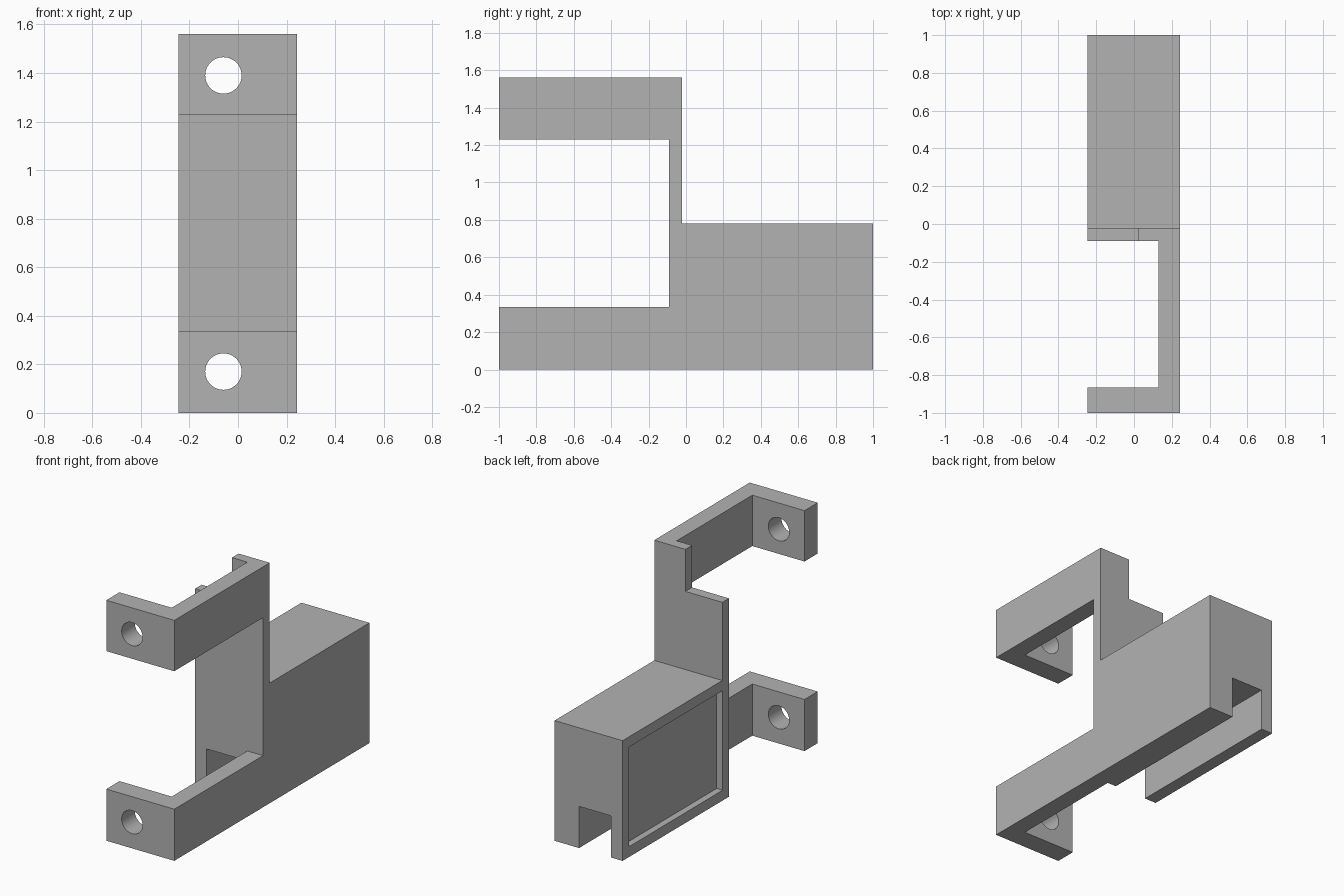
import bpy
import bmesh
import math
from mathutils import Matrix, Vector

if "Cube" in bpy.data.objects:
    bpy.data.objects.remove(bpy.data.objects["Cube"], do_unlink=True)

LEFT, RIGHT = -0.245, 0.243      # overall width
PLATE = -0.09                    # front of the upright plate
FAR = 0.2                        # overshoot for clean cuts


def add_object(name, bm):
    bmesh.ops.recalc_face_normals(bm, faces=bm.faces)
    mesh = bpy.data.meshes.new(name)
    bm.to_mesh(mesh)
    bm.free()
    obj = bpy.data.objects.new(name, mesh)
    bpy.context.collection.objects.link(obj)
    return obj


def box(name, low, high):
    low, high = Vector(low), Vector(high)
    bm = bmesh.new()
    bmesh.ops.create_cube(bm, size=1)
    bmesh.ops.scale(bm, vec=high - low, verts=bm.verts)
    bmesh.ops.translate(bm, vec=(low + high) / 2, verts=bm.verts)
    return add_object(name, bm)


def hole(name, z):
    bm = bmesh.new()
    turn = Matrix.Translation((-0.06, -0.93, z)) @ Matrix.Rotation(math.pi / 2, 4, "X")
    bmesh.ops.create_cone(bm, cap_ends=True, segments=48, radius1=0.075,
                          radius2=0.075, depth=0.4, matrix=turn)
    return add_object(name, bm)


def cut(target, cutter):
    cutter.hide_render = True
    mod = target.modifiers.new(cutter.name, "BOOLEAN")
    mod.operation = "DIFFERENCE"
    mod.solver = "EXACT"
    mod.object = cutter
    bpy.context.view_layer.objects.active = target
    bpy.ops.object.modifier_apply(modifier=mod.name)
    bpy.data.objects.remove(cutter, do_unlink=True)


# Side profile (y, z) extruded across the width: body, plate and both arms
profile = [(-1, 0), (1, 0), (1, 0.78), (-0.022, 0.78), (-0.022, 1.56),
           (-1, 1.56), (-1, 1.23), (PLATE, 1.23), (PLATE, 0.335), (-1, 0.335)]
bm = bmesh.new()
side = bm.faces.new([bm.verts.new((LEFT, y, z)) for y, z in profile])
ext = bmesh.ops.extrude_face_region(bm, geom=[side])
bmesh.ops.translate(bm, vec=(RIGHT - LEFT, 0, 0),
                    verts=[v for v in ext["geom"] if isinstance(v, bmesh.types.BMVert)])
bracket = add_object("bracket_body", bm)

# Open space between the front flanges and the plate
cut(bracket, box("arm_gap", (LEFT - FAR, -0.865, -FAR), (0.13, PLATE, 1.56 + FAR)))
# Step in the upper corner of the plate
cut(bracket, box("plate_step", (LEFT - FAR, PLATE - 0.05, 1.287), (0.02, FAR, 1.56 + FAR)))
# Channel along the underside of the body
cut(bracket, box("bottom_channel", (-0.162, PLATE - FAR, -FAR), (0.067, 1 + FAR, 0.27)))
# Shallow recess in the side panel
cut(bracket, box("side_recess", (LEFT - FAR, -0.025, 0.067), (LEFT + 0.043, 0.935, 0.713)))
# Screw holes in the flanges
for label, z in (("lower_hole", 0.17), ("upper_hole", 1.39)):
    cut(bracket, hole(label, z))

# Plain grey finish
grey = bpy.data.materials.new("grey")
grey.use_nodes = True
colour = (0.45, 0.45, 0.45, 1)
grey.diffuse_color = colour
grey.node_tree.nodes["Principled BSDF"].inputs["Base Color"].default_value = colour
bracket.data.materials.clear()
bracket.data.materials.append(grey)
for face in bracket.data.polygons:
    face.material_index = 0

bpy.ops.object.select_all(action="DESELECT")
bracket.select_set(True)
bpy.context.view_layer.objects.active = bracket
bpy.ops.object.shade_smooth_by_angle(angle=math.radians(30))
